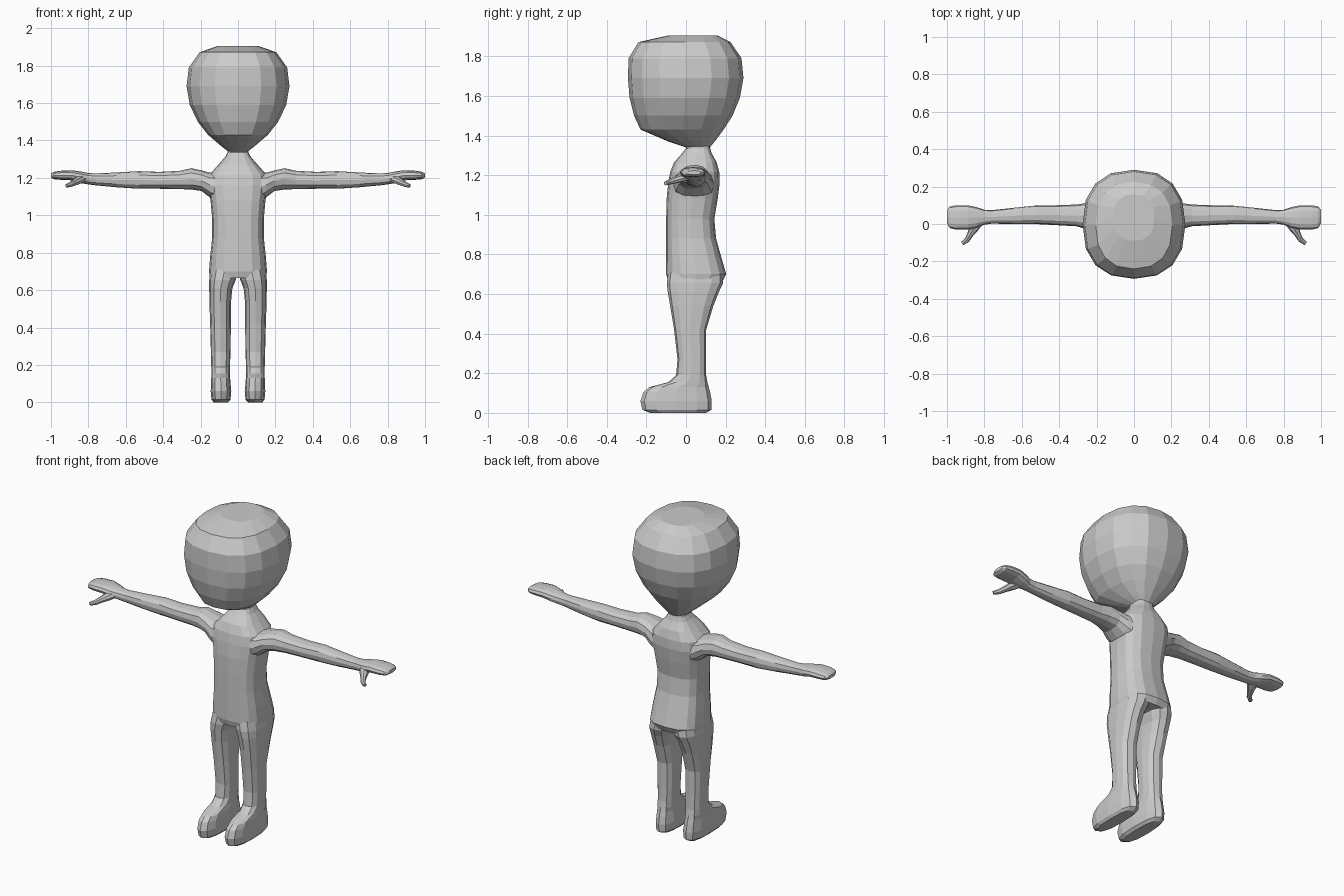
import bpy, bmesh, math
from mathutils import Vector

skin = bpy.data.materials.new("plain_grey")
skin.diffuse_color = (0.6, 0.6, 0.6, 1)


def rounded(a0, a1, b0, b1, n, p):
    """Rounded box outline that fills a0..a1 by b0..b1."""
    pts = []
    for i in range(n):
        t = 2 * math.pi * i / n
        c, s = math.cos(t), math.sin(t)
        u = math.copysign(abs(c) ** (2 / p), c) if abs(c) > 1e-6 else 0
        v = math.copysign(abs(s) ** (2 / p), s) if abs(s) > 1e-6 else 0
        pts.append(((a0 + a1) / 2 + u * (a1 - a0) / 2, (b0 + b1) / 2 + v * (b1 - b0) / 2))
    return pts


def loft(name, rings):
    """Skin a closed tube through rings of 3D points."""
    bm = bmesh.new()
    loops = [[bm.verts.new(p) for p in r] for r in rings]
    n = len(loops[0])
    for a, b in zip(loops, loops[1:]):
        for i in range(n):
            j = (i + 1) % n
            bm.faces.new((a[i], a[j], b[j], b[i]))
    bm.faces.new(loops[0][::-1])
    bm.faces.new(loops[-1])
    bmesh.ops.recalc_face_normals(bm, faces=bm.faces[:])
    me = bpy.data.meshes.new(name)
    bm.to_mesh(me)
    bm.free()
    me.materials.append(skin)
    ob = bpy.data.objects.new(name, me)
    bpy.context.collection.objects.link(ob)
    return ob


def upright(name, rows, n=16, p=2.4, side=1):
    """Rows of z, x0, x1, y0, y1."""
    return loft(name, [[(side * x, y, z) for x, y in rounded(x0, x1, y0, y1, n, p)]
                       for z, x0, x1, y0, y1 in rows])


def sideways(name, rows, side, n=12, p=2.4):
    """Rows of x, y0, y1, z0, z1."""
    return loft(name, [[(side * x, y, z) for y, z in rounded(y0, y1, z0, z1, n, p)]
                       for x, y0, y1, z0, z1 in rows])


# Head: big faceted ball with a flattened crown and a tapered chin
upright("head", [(z, -w, w, y0, y1) for z, w, y0, y1 in [
    (1.34, 0.05, 0.00, 0.12), (1.37, 0.09, -0.09, 0.145), (1.43, 0.16, -0.23, 0.19),
    (1.50, 0.215, -0.262, 0.235), (1.59, 0.258, -0.285, 0.272), (1.69, 0.275, -0.293, 0.29),
    (1.79, 0.263, -0.29, 0.28), (1.872, 0.205, -0.24, 0.225), (1.905, 0.11, -0.09, 0.16)]])

# Torso with neck, sloping shoulders and rounded seat
body = upright("body", [(z, -w, w, y0, y1) for z, w, y0, y1 in [
    (0.665, 0.15, -0.09, 0.185), (0.70, 0.155, -0.10, 0.203), (0.78, 0.149, -0.10, 0.18),
    (0.88, 0.138, -0.10, 0.152), (0.98, 0.138, -0.10, 0.143), (1.08, 0.147, -0.098, 0.16),
    (1.16, 0.16, -0.09, 0.17), (1.215, 0.155, -0.08, 0.168), (1.265, 0.11, -0.06, 0.155),
    (1.31, 0.07, -0.02, 0.13), (1.335, 0.056, 0.0, 0.122), (1.36, 0.055, 0.0, 0.12)]], p=2.8)

leg_rows = [
    (0.00, 0.055, 0.13, -0.18, 0.10), (0.015, 0.04, 0.142, -0.22, 0.128),
    (0.06, 0.036, 0.146, -0.23, 0.13), (0.105, 0.04, 0.144, -0.215, 0.122),
    (0.13, 0.042, 0.143, -0.185, 0.115), (0.155, 0.043, 0.143, -0.09, 0.108),
    (0.19, 0.043, 0.143, -0.05, 0.102), (0.27, 0.04, 0.145, -0.043, 0.10),
    (0.42, 0.038, 0.149, -0.06, 0.102), (0.54, 0.037, 0.153, -0.08, 0.138),
    (0.61, 0.03, 0.154, -0.092, 0.166), (0.655, 0.012, 0.154, -0.097, 0.187),
    (0.71, -0.005, 0.147, -0.09, 0.185)]
arm_rows = [
    (0.09, -0.07, 0.15, 1.06, 1.235), (0.15, -0.06, 0.135, 1.095, 1.228),
    (0.195, -0.045, 0.12, 1.13, 1.24), (0.25, -0.028, 0.112, 1.138, 1.252),
    (0.31, -0.012, 0.104, 1.14, 1.238), (0.42, -0.006, 0.10, 1.142, 1.232),
    (0.53, 0.0, 0.098, 1.142, 1.236), (0.65, 0.0, 0.086, 1.15, 1.229),
    (0.76, 0.002, 0.074, 1.16, 1.224), (0.80, -0.004, 0.076, 1.165, 1.226),
    (0.84, -0.02, 0.09, 1.172, 1.234), (0.89, -0.03, 0.10, 1.187, 1.241),
    (0.95, -0.03, 0.10, 1.19, 1.238), (0.985, -0.022, 0.094, 1.193, 1.232),
    (1.00, 0.005, 0.075, 1.202, 1.223)]
# Thumb path: x, y, z, half width, half height
thumb_rows = [(0.83, 0.02, 1.198, 0.03, 0.022), (0.855, -0.02, 1.186, 0.026, 0.021),
              (0.875, -0.055, 1.175, 0.017, 0.017), (0.892, -0.085, 1.166, 0.014, 0.014),
              (0.917, -0.103, 1.158, 0.011, 0.010)]


def thumb(side):
    pts = [Vector(r[:3]) for r in thumb_rows]
    rings = []
    for i, (x, y, z, w, h) in enumerate(thumb_rows):
        d = pts[min(i + 1, len(pts) - 1)] - pts[max(i - 1, 0)]
        across = Vector((-d.y, d.x, 0)).normalized()
        up = d.cross(across).normalized()
        ring = [pts[i] + across * u + up * v for u, v in rounded(-w, w, -h, h, 8, 2.2)]
        rings.append([(side * q.x, q.y, q.z) for q in ring])
    return loft("thumb", rings)


# Limbs on both sides, welded into the body
limbs = []
for side in (1, -1):
    limbs += [upright("leg", leg_rows, 12, 2.6, side), sideways("arm", arm_rows, side), thumb(side)]

bpy.context.view_layer.objects.active = body
for limb in limbs:
    mod = body.modifiers.new("weld_" + limb.name, 'BOOLEAN')
    mod.operation = 'UNION'
    mod.solver = 'EXACT'
    mod.object = limb
    bpy.ops.object.modifier_apply(modifier=mod.name)
    bpy.data.objects.remove(limb)
